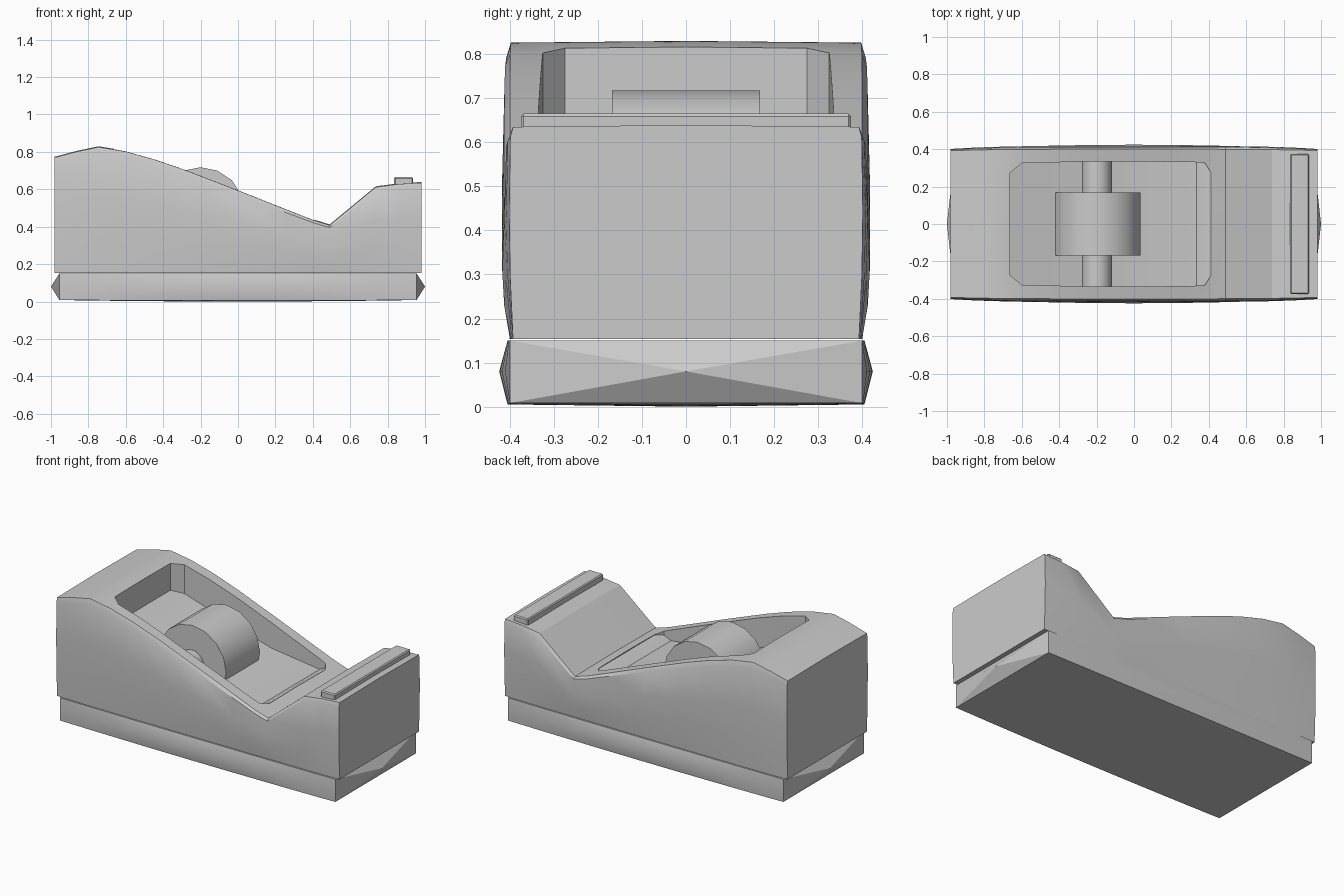
import bpy, bmesh, math

if "Cube" in bpy.data.objects:
    bpy.data.objects.remove(bpy.data.objects["Cube"])

grey = bpy.data.materials.new("plain grey")
grey.diffuse_color = (0.6, 0.6, 0.6, 1)
grey.use_nodes = True
grey.node_tree.nodes["Principled BSDF"].inputs["Base Color"].default_value = grey.diffuse_color


def finish(name, bm, smooth=True):
    bmesh.ops.recalc_face_normals(bm, faces=bm.faces[:])
    me = bpy.data.meshes.new(name)
    bm.to_mesh(me)
    bm.free()
    ob = bpy.data.objects.new(name, me)
    bpy.context.collection.objects.link(ob)
    me.materials.append(grey)
    if smooth:
        shade(ob)
    return ob


def shade(ob):
    bpy.ops.object.select_all(action='DESELECT')
    ob.select_set(True)
    bpy.context.view_layer.objects.active = ob
    bpy.ops.object.shade_smooth_by_angle(angle=math.radians(30))


def loft(rings, tips=None):
    """Skin closed rings; end with flat caps, or fans to two tip points."""
    bm = bmesh.new()
    vs = [[bm.verts.new(p) for p in r] for r in rings]
    n = len(vs[0])
    for a, b in zip(vs, vs[1:]):
        for i in range(n):
            j = (i + 1) % n
            bm.faces.new((a[i], a[j], b[j], b[i]))
    for k, ring in enumerate((vs[0], vs[-1])):
        if tips:
            t = bm.verts.new(tips[k])
            for i in range(n):
                bm.faces.new((ring[i], ring[(i + 1) % n], t))
        else:
            bm.faces.new(ring)
    return bm


# Base: slab with swollen sides and pointed ends
rings = []
for i in range(9):
    u = -1 + i / 4
    s = 1 - u * u
    top, mid = 0.40 + 0.005 * s, 0.40 + 0.024 * s
    lo, hi = 0.008 - 0.003 * s, 0.15
    x = 0.955 * u
    rings.append([(x, -top, lo), (x, 0, lo - 0.005 * s), (x, top, lo), (x, mid, 0.08),
                  (x, top, hi), (x, 0, hi), (x, -top, hi), (x, -mid, 0.08)])
finish("base", loft(rings, [(-1, 0, 0.08), (1, 0, 0.08)]))

# Body: side profile with slightly bulging flanks and crowned top
profile = [(-0.98, 0.77), (-0.86, 0.802), (-0.745, 0.826), (-0.6, 0.802), (-0.44, 0.757),
           (-0.28, 0.702), (0, 0.594), (0.25, 0.495), (0.4, 0.436), (0.49, 0.408),
           (0.737, 0.612), (0.86, 0.628), (0.98, 0.635)]
levels = [(0, 0), (0.3, 0.75), (0.6, 1), (0.95, 0.7), (1, 0)]
rings = []
for x, zt in profile:
    s = 1 - x ** 4
    z0 = 0.153
    side = [(0.392 + 0.008 * s + 0.008 * b + 0.01 * s * b, z0 + (zt - z0) * w)
            for w, b in levels]
    ring = [(x, y, z) for y, z in side] + [(x, 0, zt + 0.004)]
    ring += [(x, -y, z) for y, z in reversed(side)]
    rings.append(ring)
body = finish("body", loft(rings), False)

# Roll well cut into the body: chamfered corners and a sloping floor
well = [(-0.662, 0.275, 0.645), (-0.6, 0.325, 0.622), (-0.2, 0.335, 0.49), (0, 0.335, 0.435),
        (0.335, 0.33, 0.395), (0.38, 0.325, 0.42), (0.412, 0.275, 0.43)]
cutter = finish("well_cutter", loft([[(x, -w, z), (x, w, z), (x, w, 1), (x, -w, 1)]
                                     for x, w, z in well]), False)
cutter.hide_render = True
mod = body.modifiers.new("well", 'BOOLEAN')
mod.operation = 'DIFFERENCE'
mod.solver = 'EXACT'
mod.object = cutter
bpy.context.view_layer.objects.active = body
bpy.ops.object.modifier_apply(modifier=mod.name)
bpy.data.objects.remove(cutter)
shade(body)

# Tape roll and its axle
for name, r, half in (("tape_roll", 0.235, 0.168), ("axle", 0.081, 0.334)):
    finish(name, loft([[(-0.2 + r * math.sin(k * math.tau / 16), y,
                         0.483 + r * math.cos(k * math.tau / 16)) for k in range(16)]
                       for y in (-half, half)]))

# Cutting blade bar on the nose
bm = bmesh.new()
bmesh.ops.create_cube(bm, size=1)
for v in bm.verts:
    v.co = (0.885 + v.co.x * 0.1, v.co.y * 0.75, 0.6425 + v.co.z * 0.045)
bmesh.ops.bevel(bm, geom=bm.edges[:], offset=0.006, segments=1, affect='EDGES')
finish("blade_bar", bm)
